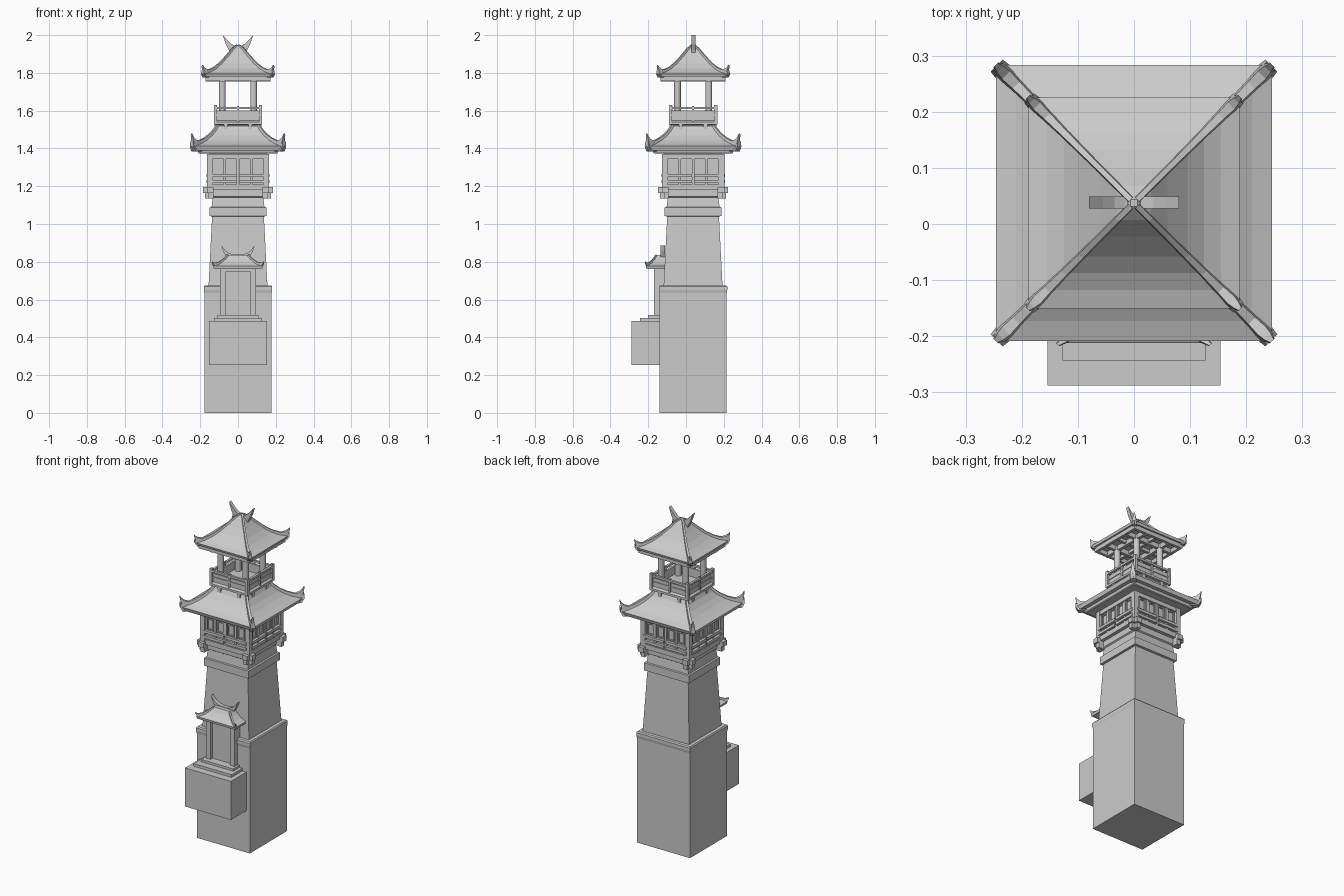
import bpy, bmesh, math
from mathutils import Matrix, Vector

CY = 0.0375  # y of the tower axis


def finish(name, bm, cy=CY, smooth=False):
    bmesh.ops.recalc_face_normals(bm, faces=bm.faces[:])
    me = bpy.data.meshes.new(name)
    bm.to_mesh(me)
    bm.free()
    ob = bpy.data.objects.new(name, me)
    ob.location.y = cy
    bpy.context.collection.objects.link(ob)
    if smooth:
        for p in me.polygons:
            p.use_smooth = len(p.vertices) == 4
    return ob


def add_box(bm, x0, x1, y0, y1, z0, z1, turns=1):
    """Box, repeated around the axis in quarter turns."""
    for k in range(turns):
        m = (Matrix.Rotation(k * math.pi / 2, 4, 'Z')
             @ Matrix.Translation(((x0 + x1) / 2, (y0 + y1) / 2, (z0 + z1) / 2))
             @ Matrix.Diagonal((x1 - x0, y1 - y0, z1 - z0, 1)))
        bmesh.ops.create_cube(bm, size=1, matrix=m)


def boxes(name, items, turns=1, cy=CY):
    bm = bmesh.new()
    for it in items:
        add_box(bm, *it, turns=turns)
    return finish(name, bm, cy)


def loft(bm, rings):
    """Closed skin through rings of points, capped at both ends."""
    vs = [[bm.verts.new(p) for p in r] for r in rings]
    n = len(vs[0])
    for a, b in zip(vs, vs[1:]):
        for i in range(n):
            bm.faces.new((a[i], a[(i + 1) % n], b[(i + 1) % n], b[i]))
    bm.faces.new(vs[0])
    bm.faces.new(vs[-1])


def square_stack(name, profile, cy=CY, depth=1.0):
    bm = bmesh.new()
    loft(bm, [[(-h, -h * depth, z), (h, -h * depth, z), (h, h * depth, z), (-h, h * depth, z)]
              for h, z in profile])
    return finish(name, bm, cy)


def hip_ridges(name, path, cy=CY, depth=1.0, turns=4):
    """Corner ridges swept down the diagonals; path = (half, z, width, height)."""
    bm = bmesh.new()
    for sx, sy in [(1, -1), (-1, -1), (-1, 1), (1, 1)][:turns]:
        side = Vector((-sy, sx * depth, 0)).normalized()
        rings = []
        for h, z, w, t in path:
            c = Vector((sx * h, sy * h * depth, z))
            up = Vector((0, 0, t))
            rings.append([c - side * w / 2, c + side * w / 2,
                          c + side * w / 3 + up, c - side * w / 3 + up])
        loft(bm, rings)
    return finish(name, bm, cy)


def crest(name, pts, y0, y1):
    """Horned ridge ornament from the right half of its outline."""
    bm = bmesh.new()
    full = pts + [(-x, z) for x, z in reversed(pts)]
    loft(bm, [[(x, y, z) for x, z in full] for y in (y0, y1)])
    return finish(name, bm, 0)


# Tower body
square_stack("tower_base", [(.178, 0), (.178, .635), (.181, .65), (.181, .668), (.176, .675), (.15, .675)])
square_stack("tower_shaft", [(.156, .67), (.137, 1.04), (.150, 1.042), (.150, 1.088),
                             (.140, 1.09), (.134, 1.14), (.142, 1.145), (.142, 1.19)])

# Corner brackets below the room
boxes("corner_brackets", [(.135, .185, -.165, -.13, 1.165, 1.195), (.130, .165, -.185, -.13, 1.165, 1.195),
                          (.130, .155, -.175, -.13, 1.135, 1.17), (.13, .175, -.155, -.13, 1.135, 1.17)], 4)

# Room: solid core, frame posts, sills and rails
boxes("room_core", [(-.15, .15, -.15, .15, 1.18, 1.375)])
posts = [(x - .007, x + .007, -.160, -.145, 1.2, 1.37) for x in (-.07, 0, .07)]
boxes("room_frame", posts + [(-.165, -.135, -.165, -.135, 1.18, 1.37),
                             (-.15, .15, -.163, -.145, 1.345, 1.37),
                             (-.15, .15, -.163, -.145, 1.18, 1.21)], 4)
wins = []
for x in (-.103, -.035, .035, .103):
    wins += [(x - .023, x - .017, -.157, -.148, 1.27, 1.34), (x + .017, x + .023, -.157, -.148, 1.27, 1.34),
             (x - .017, x + .017, -.157, -.148, 1.333, 1.34), (x - .017, x + .017, -.157, -.148, 1.27, 1.277)]
boxes("window_frames", wins, 4)
rails = []
for a, b in ((-.145, -.006), (.006, .145)):
    rails += [(a, b, -.168, -.152, z, z + .016) for z in (1.218, 1.25)]
boxes("room_rails", rails, 4)

# Lower roof
square_stack("lower_soffit", [(.205, 1.372), (.21, 1.376), (.215, 1.395), (.2, 1.405)])
square_stack("lower_roof", [(.19, 1.392), (.238, 1.39), (.246, 1.412), (.21, 1.426), (.18, 1.443),
                            (.15, 1.468), (.125, 1.497), (.108, 1.53)])
hip_ridges("lower_roof_ridges", [(.108, 1.518, .018, .018), (.125, 1.487, .018, .02), (.15, 1.458, .02, .02),
                                 (.18, 1.433, .022, .022), (.21, 1.414, .026, .026),
                                 (.228, 1.405, .03, .042), (.238, 1.42, .024, .04), (.246, 1.468, .012, .012)])
hip_ridges("lower_eave_corners", [(.19, 1.385, .03, .02), (.235, 1.385, .034, .03), (.245, 1.41, .03, .03)])

# Balcony
square_stack("balcony_floor", [(.108, 1.5), (.115, 1.525), (.128, 1.527), (.128, 1.54), (.115, 1.55)])
boxes("balcony_joists", [(x - .01, x + .01, -.125, -.09, 1.5, 1.53) for x in (-.065, .065)], 4)
boxes("balcony_parapet", [(-.117, .117, -.117, -.105, 1.54, 1.60), (-.128, .128, -.126, -.112, 1.608, 1.62),
                          (-.128, -.112, -.128, -.112, 1.535, 1.63), (-.006, .006, -.124, -.11, 1.54, 1.625),
                          (-.122, .122, -.121, -.113, 1.572, 1.58)], 4)
bm = bmesh.new()
for x in (-.083, .083):
    for y in (-.083, .083):
        bmesh.ops.create_cone(bm, cap_ends=True, segments=16, radius1=.018, radius2=.018, depth=.24,
                              matrix=Matrix.Translation((x, y, 1.66)))
finish("balcony_columns", bm, smooth=True)

# Upper roof with its timber beams
boxes("upper_beams", [(-.172, .172, -.092, -.074, 1.755, 1.785), (-.172, .172, -.172, -.155, 1.757, 1.782),
                      (-.008, .008, -.165, 0, 1.765, 1.785)], 4)
square_stack("upper_roof", [(.165, 1.783), (.183, 1.78), (.188, 1.795), (.155, 1.806), (.125, 1.823),
                            (.095, 1.849), (.06, 1.888), (.03, 1.926), (.006, 1.948)])
hip_ridges("upper_roof_ridges", [(.006, 1.937, .014, .014), (.03, 1.916, .014, .016), (.06, 1.878, .014, .018),
                                 (.095, 1.839, .016, .018), (.125, 1.814, .018, .018), (.155, 1.797, .022, .02),
                                 (.173, 1.788, .026, .034), (.182, 1.80, .02, .03), (.189, 1.832, .01, .01)])
hip_ridges("upper_eave_corners", [(.145, 1.775, .024, .015), (.178, 1.775, .028, .022), (.187, 1.793, .024, .02)])
crest("top_crest", [(.015, 1.943), (.035, 1.953), (.055, 1.972), (.08, 2.0), (.066, 1.955), (.05, 1.925),
                    (.04, 1.895), (.02, 1.925)], .028, .049)

# Shrine on the front
boxes("shrine_block", [(-.154, .154, -.288, -.14, .253, .487)], cy=0)
boxes("shrine_steps", [(-.127, .127, -.243, -.14, .487, .503), (-.108, .108, -.2, -.14, .503, .517)], cy=0)
sh = [(-.088, .088, -.15, -.11, .51, .77), (-.092, .092, -.168, -.14, .745, .775)]
for s in (-1, 1):
    a, b = sorted((s * .065, s * .095))
    sh.append((a, b, -.17, -.11, .51, .77))
boxes("shrine_front", sh, cy=0)
roof = square_stack("shrine_roof", [(.10, .765), (.128, .763), (.132, .778), (.10, .792), (.075, .812),
                                    (.055, .835)], cy=-.12, depth=.7)
bm = bmesh.new()  # trim the half hidden in the shaft
bm.from_mesh(roof.data)
bmesh.ops.bisect_plane(bm, geom=bm.verts[:] + bm.edges[:] + bm.faces[:], plane_co=(0, .025, 0),
                       plane_no=(0, 1, 0), clear_outer=True)
bm.to_mesh(roof.data)
bm.free()
hip_ridges("shrine_roof_ridges", [(.055, .825, .012, .014), (.075, .804, .012, .014), (.10, .784, .014, .016),
                                  (.122, .77, .016, .024), (.136, .793, .008, .008)], cy=-.12, depth=.7, turns=2)
crest("shrine_crest", [(.02, .838), (.045, .845), (.065, .858), (.088, .885), (.078, .855), (.06, .822),
                       (.03, .822)], -.134, -.112)
